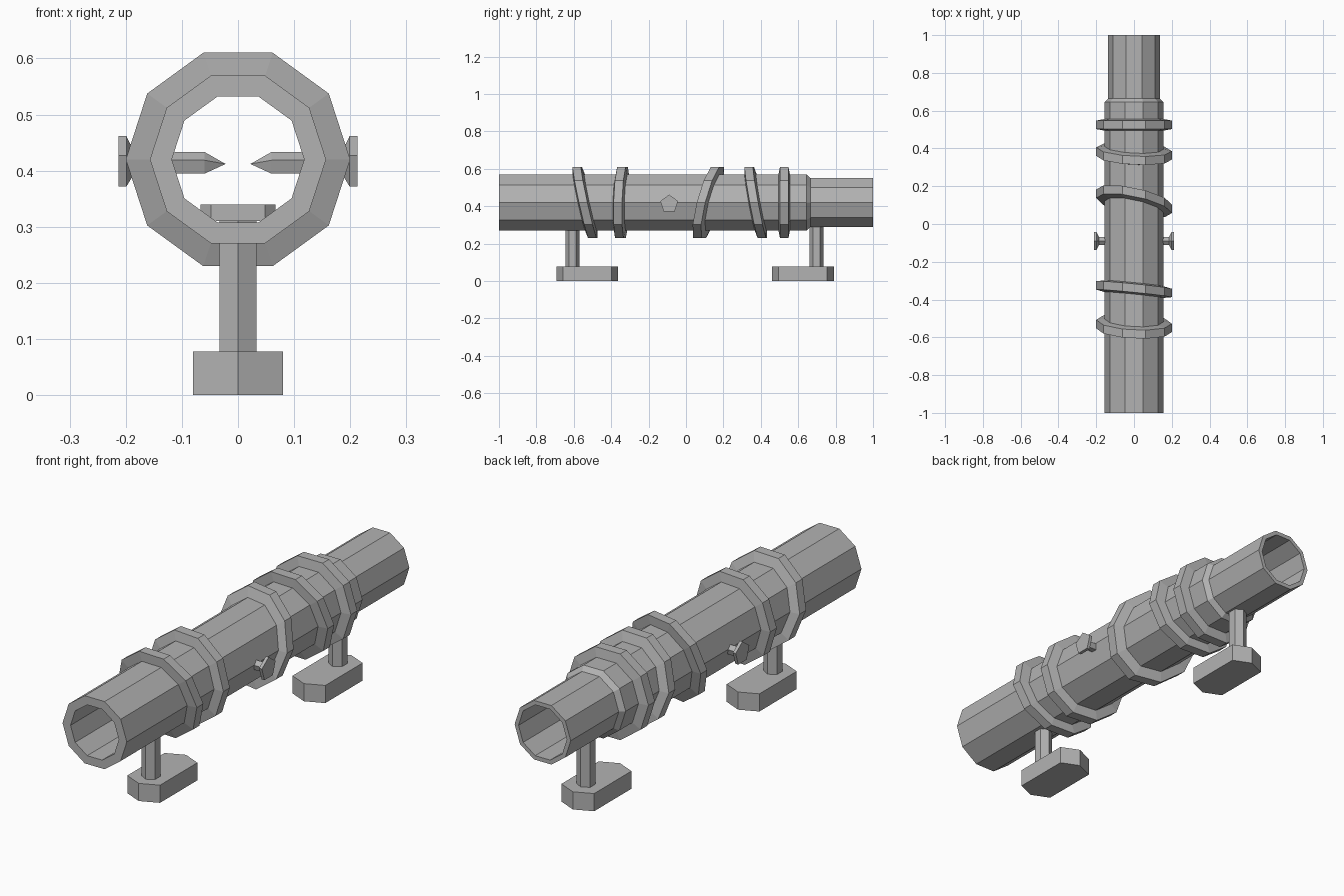
import bpy, bmesh
from math import sin, cos, pi

cube = bpy.data.objects.get("Cube")
if cube:
    bpy.data.objects.remove(cube, do_unlink=True)

AXIS_Z = 0.42  # height of the tube's centre line

grey = bpy.data.materials.new("plain grey")
grey.use_nodes = True
grey.diffuse_color = (0.45, 0.45, 0.45, 1)
grey.node_tree.nodes["Principled BSDF"].inputs["Base Color"].default_value = (0.45, 0.45, 0.45, 1)


def finish(name, bm):
    bmesh.ops.remove_doubles(bm, verts=bm.verts, dist=0.0001)
    bmesh.ops.dissolve_limit(bm, angle_limit=0.01, verts=bm.verts, edges=bm.edges)
    bmesh.ops.recalc_face_normals(bm, faces=bm.faces)
    mesh = bpy.data.meshes.new(name)
    bm.to_mesh(mesh)
    bm.free()
    mesh.materials.append(grey)
    obj = bpy.data.objects.new(name, mesh)
    bpy.context.collection.objects.link(obj)
    return obj


def lathe(name, profile, sides, phase, place, closed):
    """Spin (radius, position) points; place maps (position, u, v) to x, y, z."""
    bm = bmesh.new()
    angles = [phase + 2 * pi * i / sides for i in range(sides)]
    loops = [[bm.verts.new(place(p, r * cos(a), r * sin(a))) for a in angles]
             for r, p in profile]
    pairs = list(zip(loops, loops[1:]))
    if closed:
        pairs.append((loops[-1], loops[0]))
    for a, b in pairs:
        for i in range(sides):
            j = (i + 1) % sides
            bm.faces.new((a[i], a[j], b[j], b[i]))
    return finish(name, bm)


def prism(name, outline, bottom, top):
    bm = bmesh.new()
    face = bm.faces.new([bm.verts.new((x, y, bottom)) for x, y in outline])
    new = bmesh.ops.extrude_face_region(bm, geom=[face])["geom"]
    for v in new:
        if isinstance(v, bmesh.types.BMVert):
            v.co.z = top
    return finish(name, bm)


def along_y(p, u, v):
    return (u, p, AXIS_Z + v)


# Hollow ten-sided tube with a narrower rear end
tube = [(0.157, -1), (0.157, 0.645), (0.137, 0.665), (0.137, 1), (0.118, 1), (0.118, -1)]
lathe("tube", tube, 10, 0, along_y, True)

# Slanted bands: centre, slant across x, slant along z
bands = [(-0.54, -0.05, -0.22), (-0.345, -0.1, 0.03), (0.12, -0.2, 0.25),
         (0.373, -0.05, -0.185), (0.525, 0, 0)]
band_profile = [(0.155, -0.031), (0.2, -0.0225), (0.2, 0.0225), (0.155, 0.031)]
for n, (y, slant_x, slant_z) in enumerate(bands, 1):
    lathe(f"band_{n}", band_profile, 10, 0,
          lambda p, u, v: (u, y + p + slant_x * u + slant_z * v, AXIS_Z + v), True)

# Pointed side screws with five-sided heads
screw = [(0, 0.022), (0.0215, 0.06), (0.0215, 0.185), (0.05, 0.199), (0.05, 0.213), (0, 0.213)]
for side, sign in (("left", 1), ("right", -1)):
    lathe(f"{side}_screw", screw, 5, pi / 2,
          lambda p, u, v: (sign * p, -0.09 + u, 0.412 + v), False)


# Stands: elongated six-sided foot, six-sided post, plate inside the tube
def stand(name, post_y, foot_y):
    half, flat = 0.165, 0.13
    foot = [(0, -half), (0.08, -flat), (0.08, flat), (0, half), (-0.08, flat), (-0.08, -flat)]
    prism(name + "_foot", [(x, foot_y + y) for x, y in foot], 0, 0.078)
    post = [(0.038 * sin(k * pi / 3), post_y - 0.038 * cos(k * pi / 3)) for k in range(6)]
    prism(name + "_post", post, 0.07, 0.32)
    w, c = 0.067, 0.048
    plate = [(-c, -w), (c, -w), (w, -c), (w, c), (c, w), (-c, w), (-w, c), (-w, -c)]
    prism(name + "_plate", [(x, post_y + y) for x, y in plate], 0.31, 0.34)


stand("front_stand", -0.607, -0.528)
stand("rear_stand", 0.697, 0.625)
